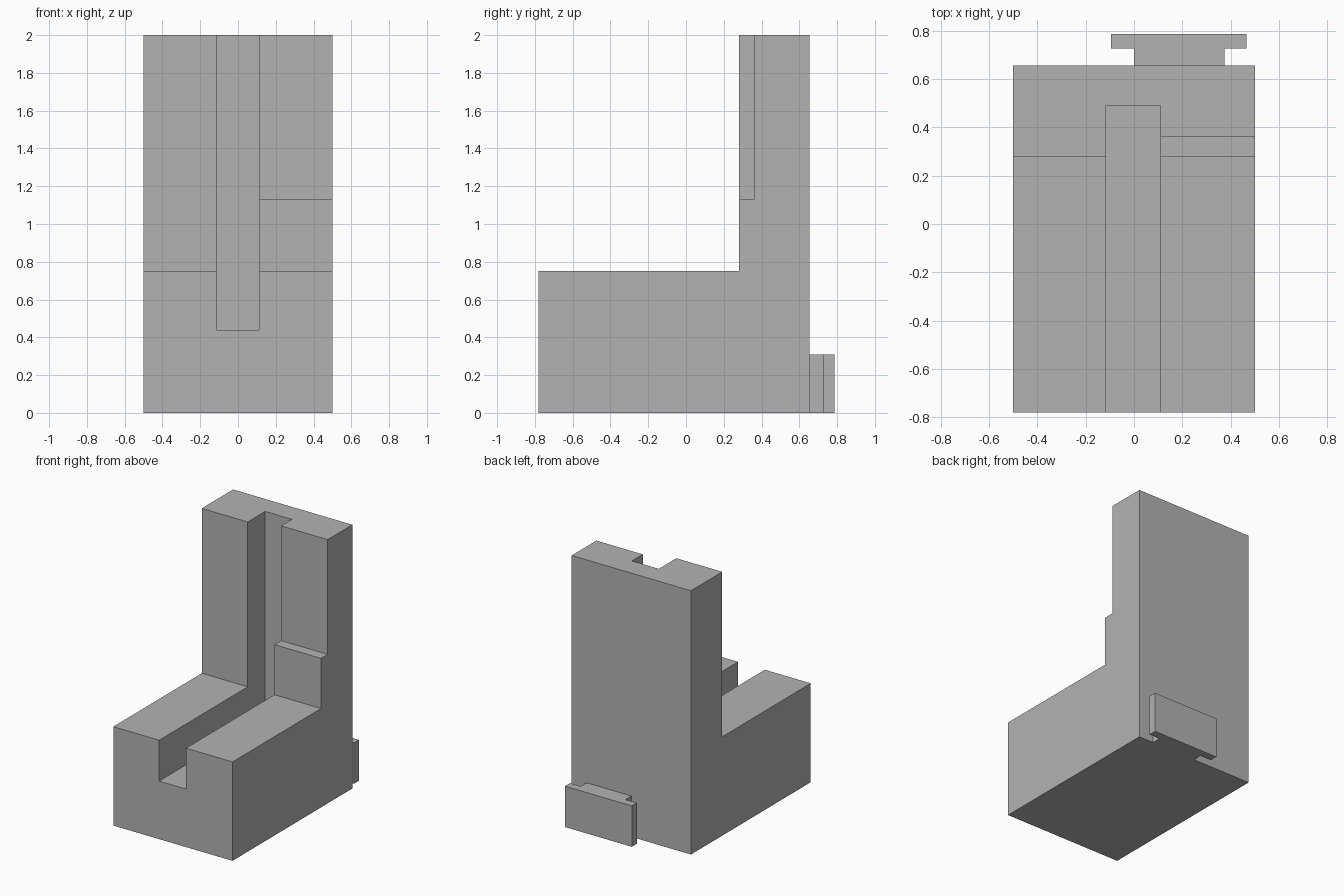
import bpy
import bmesh

if "Cube" in bpy.data.objects:
    bpy.data.objects.remove(bpy.data.objects["Cube"], do_unlink=True)

# Single plain grey
grey = bpy.data.materials.new("plain grey")
grey.use_nodes = True
COLOUR = (0.45, 0.45, 0.45, 1)
grey.diffuse_color = COLOUR
grey.node_tree.nodes["Principled BSDF"].inputs["Base Color"].default_value = COLOUR


def prism(name, outline, axis, start, end):
    """Extrude a flat outline: (y, z) points along x, or (x, y) points along z."""
    bm = bmesh.new()
    if axis == "x":
        points = [(start, a, b) for a, b in outline]
        move = (end - start, 0, 0)
    else:
        points = [(a, b, start) for a, b in outline]
        move = (0, 0, end - start)
    face = bm.faces.new([bm.verts.new(p) for p in points])
    result = bmesh.ops.extrude_face_region(bm, geom=[face])
    moved = [v for v in result["geom"] if isinstance(v, bmesh.types.BMVert)]
    bmesh.ops.translate(bm, vec=move, verts=moved)
    bmesh.ops.recalc_face_normals(bm, faces=bm.faces)
    mesh = bpy.data.meshes.new(name)
    bm.to_mesh(mesh)
    bm.free()
    mesh.materials.append(grey)
    obj = bpy.data.objects.new(name, mesh)
    bpy.context.collection.objects.link(obj)
    return obj


def rectangle(a0, a1, b0, b1):
    return [(a0, b0), (a1, b0), (a1, b1), (a0, b1)]


def cut(target, cutter):
    """Subtract the cutter for good, then discard it."""
    cutter.hide_render = True
    mod = target.modifiers.new("cut", "BOOLEAN")
    mod.operation = "DIFFERENCE"
    mod.solver = "EXACT"
    mod.object = cutter
    bpy.context.view_layer.objects.active = target
    bpy.ops.object.modifier_apply(modifier=mod.name)
    bpy.data.objects.remove(cutter, do_unlink=True)


FRONT, WALL, BACK = -0.78, 0.28, 0.655

# L-shaped body: low block in front, tall wall behind
body = prism("body", [(FRONT, 0), (BACK, 0), (BACK, 2), (WALL, 2),
                      (WALL, 0.75), (FRONT, 0.75)], "x", -0.5, 0.5)

# Groove along the block and up the wall
cut(body, prism("groove_cutter", rectangle(-1, 0.49, 0.44, 2.2), "x", -0.115, 0.11))

# Shallow recess on the upper left of the wall
cut(body, prism("recess_cutter", rectangle(0, 0.36, 1.13, 2.2), "x", 0, 0.6))

# T-shaped rail on the back
prism("back_rail", [(0, BACK), (0.375, BACK), (0.375, 0.725), (0.465, 0.725),
                    (0.465, 0.785), (-0.095, 0.785), (-0.095, 0.725), (0, 0.725)],
      "z", 0, 0.31)
